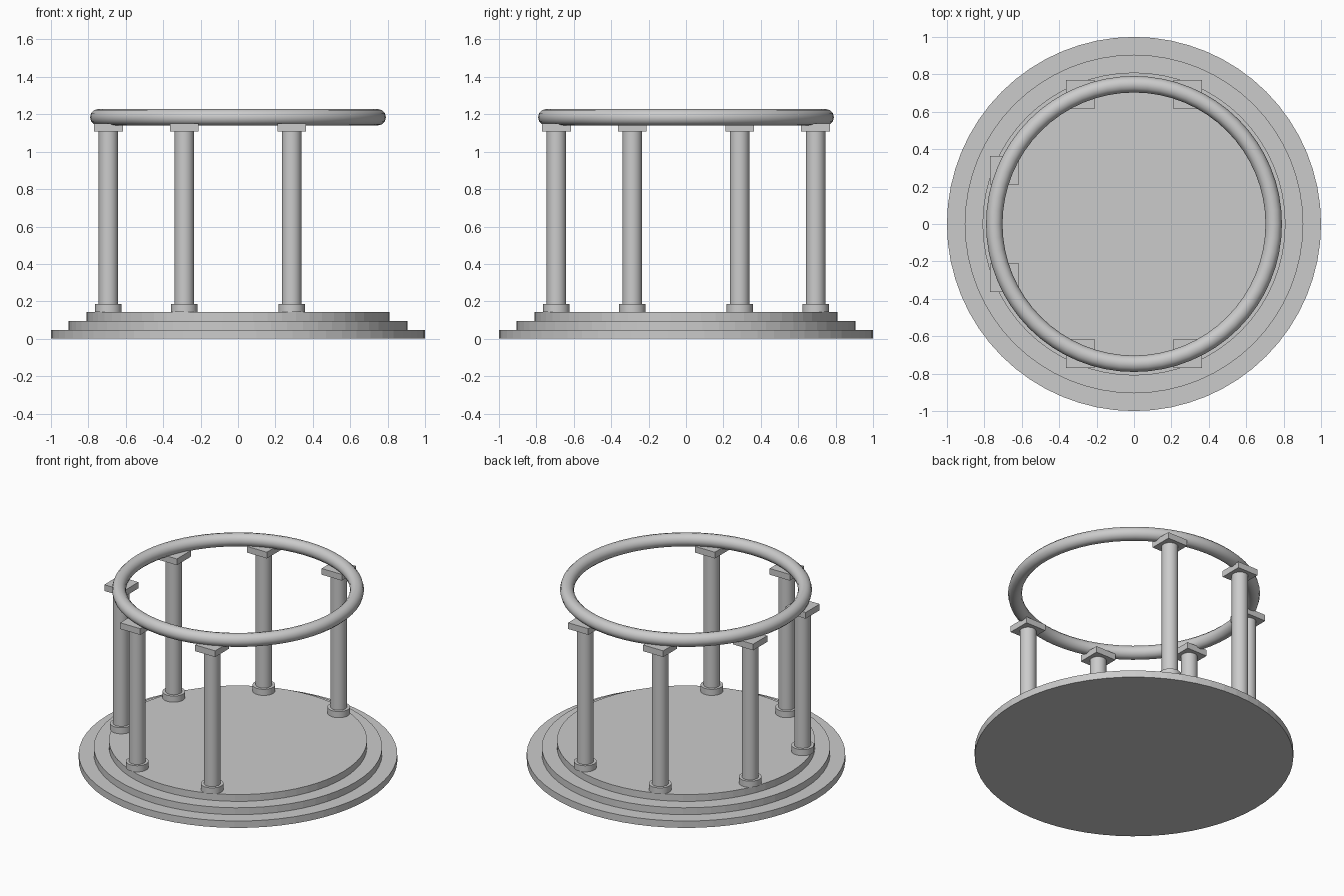
import bpy
import math

cube = bpy.data.objects.get("Cube")
if cube:
    bpy.data.objects.remove(cube, do_unlink=True)

stone = bpy.data.materials.new("grey_stone")
stone.use_nodes = True
GREY = (0.6, 0.6, 0.6, 1.0)
stone.diffuse_color = GREY
stone.node_tree.nodes["Principled BSDF"].inputs["Base Color"].default_value = GREY


def finish(name, smooth=False):
    obj = bpy.context.object
    obj.name = name
    obj.data.materials.append(stone)
    if smooth:
        bpy.ops.object.shade_smooth_by_angle(angle=math.radians(40))
    return obj


def drum(name, x, y, radius, bottom, top, sides, smooth=False):
    bpy.ops.mesh.primitive_cylinder_add(
        vertices=sides, radius=radius, depth=top - bottom,
        location=(x, y, (bottom + top) / 2))
    return finish(name, smooth)


# Three round steps
STEP = 0.0475
for i, radius in enumerate((1.0, 0.905, 0.81)):
    drum(f"step_{i + 1}", 0, 0, radius, i * STEP, (i + 1) * STEP, 64)
floor = 3 * STEP

# Six columns of an eight-column circle, open on the left (+x) side
for i in range(1, 7):
    angle = math.radians(45 * i + 22.5)
    x, y = 0.75 * math.cos(angle), 0.75 * math.sin(angle)
    drum(f"column_base_{i}", x, y, 0.071, floor, 0.185, 32, True)
    drum(f"column_shaft_{i}", x, y, 0.052, floor, 1.12, 32, True)
    # Square capital, aligned to the axes
    bpy.ops.mesh.primitive_cube_add(size=1, location=(x, y, 1.13))
    bpy.context.object.scale = (0.154, 0.154, 0.043)
    finish(f"column_capital_{i}")

# Ring resting on the capitals
bpy.ops.mesh.primitive_torus_add(
    major_radius=0.747, minor_radius=0.044, major_segments=64,
    minor_segments=12, location=(0, 0, 1.184))
finish("top_ring", True)
